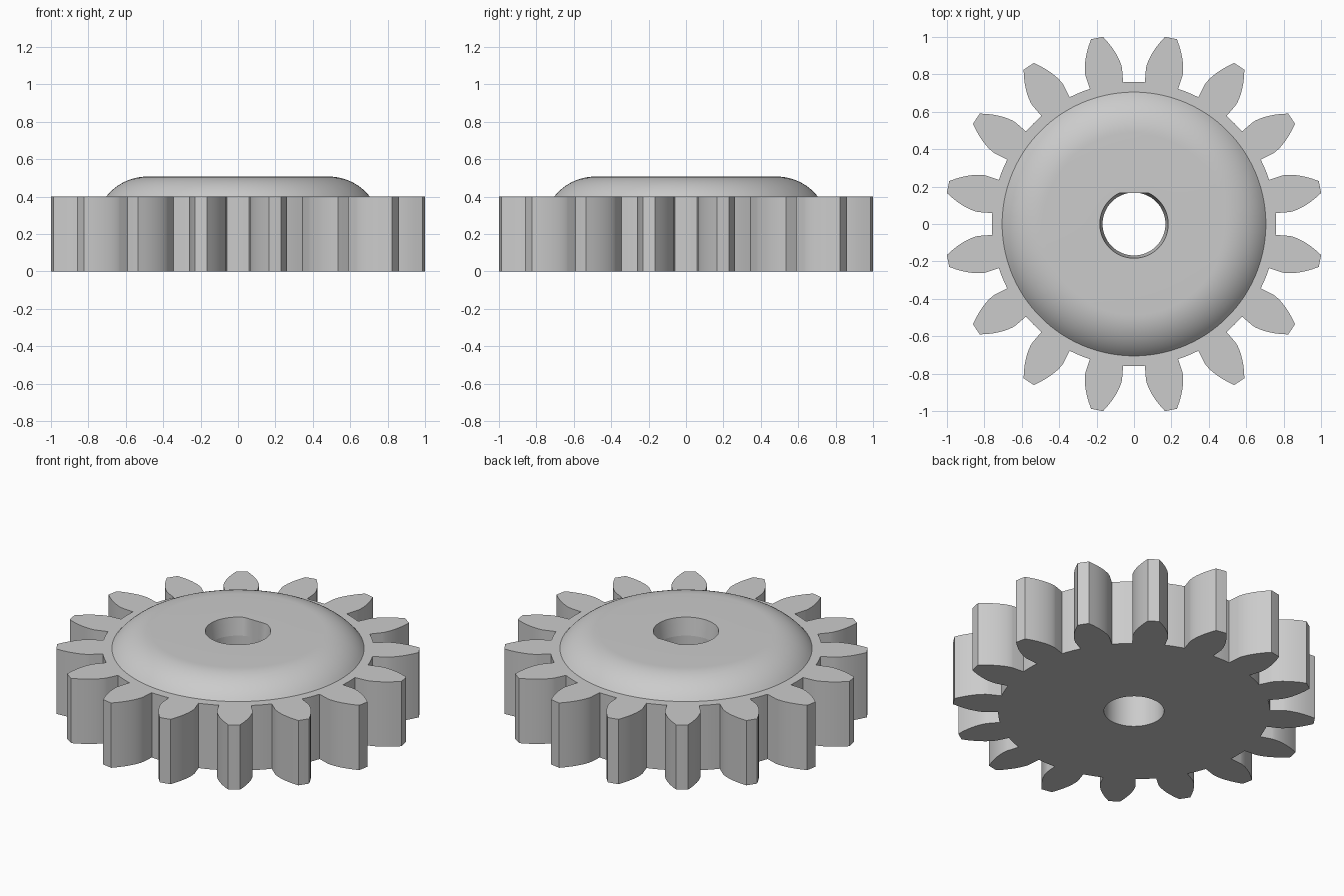
import bpy, bmesh
from math import sin, cos, tan, acos, pi, radians

cube = bpy.data.objects.get("Cube")
if cube:
    bpy.data.objects.remove(cube, do_unlink=True)

TEETH = 16
STEP = 2 * pi / TEETH
TIP, ROOT = 1.014, 0.76            # tooth tip and valley radii
PITCH = TIP * TEETH / (TEETH + 2)  # standard spur gear proportions
PRESSURE = radians(22.5)
BASE = PITCH * cos(PRESSURE)
THICK = 0.4                        # height of the toothed wheel
RIM, FLAT, TOP = 0.705, 0.485, 0.507   # dome rim, flat top radius, height
BORE, MOUTH, KEY = 0.168, 0.183, 0.167  # shaft hole, wider mouth, key flat

steel = bpy.data.materials.new("plain grey")
steel.use_nodes = True
GREY = (0.6, 0.6, 0.6, 1)
steel.diffuse_color = GREY
steel.node_tree.nodes["Principled BSDF"].inputs["Base Color"].default_value = GREY


def involute(angle):
    return tan(angle) - angle


def tooth_outline():
    """All (radius, angle) points round the gear, counter-clockwise."""
    half_base = STEP / 4 + involute(PRESSURE)
    flank = [(ROOT, half_base)]
    steps = 8
    for i in range(steps + 1):
        r = BASE + (TIP - BASE) * (i / steps) ** 1.5
        flank.append((r, half_base - involute(acos(min(1, BASE / r)))))
    gap = STEP - 2 * half_base
    valley = [(ROOT, half_base + gap * k / 4) for k in (1, 2, 3)]
    tooth = [(r, -a) for r, a in flank] + [(TIP, 0)] + flank[::-1] + valley
    return [(r, a + (t + 0.5) * STEP) for t in range(TEETH) for r, a in tooth]


OUTLINE = tooth_outline()


def circle(radius, z, key=False):
    """Round ring; a keyed ring is cut flat at the back."""
    pts = [(radius * cos(a), radius * sin(a), z) for _, a in OUTLINE]
    return [(x, min(y, KEY), z) for x, y, z in pts] if key else pts


def toothed(z):
    return [(r * cos(a), r * sin(a), z) for r, a in OUTLINE]


def skin(name, rings):
    """Join successive rings with quads."""
    bm = bmesh.new()
    loops = [[bm.verts.new(p) for p in ring] for ring in rings]
    n = len(OUTLINE)
    for low, high in zip(loops, loops[1:]):
        for j in range(n):
            k = (j + 1) % n
            bm.faces.new((low[j], low[k], high[k], high[j]))
    bmesh.ops.remove_doubles(bm, verts=bm.verts, dist=1e-5)
    mesh = bpy.data.meshes.new(name)
    bm.to_mesh(mesh)
    bm.free()
    mesh.materials.append(steel)
    obj = bpy.data.objects.new(name, mesh)
    bpy.context.collection.objects.link(obj)
    bpy.ops.object.select_all(action="DESELECT")
    obj.select_set(True)
    bpy.context.view_layer.objects.active = obj
    bpy.ops.object.shade_smooth_by_angle(angle=radians(25))
    return obj


# Toothed wheel: bore wall, underside, tooth walls, top ledge
skin("toothed_wheel", [circle(BORE, THICK, True), circle(BORE, 0, True),
                       toothed(0), toothed(THICK), circle(RIM, THICK)])

# Domed hub: rounded shoulder, flat top, keyed hole mouth
run, rise = RIM - FLAT, TOP - THICK
arc_r = (run ** 2 + rise ** 2) / (2 * rise)
sweep = acos(1 - rise / arc_r)
dome = []
for i in range(13):
    a = sweep * (1 - i / 12)
    dome.append(circle(FLAT + arc_r * sin(a), TOP - arc_r * (1 - cos(a))))
skin("domed_hub", dome + [circle(MOUTH, TOP, True), circle(BORE, THICK, True)])
